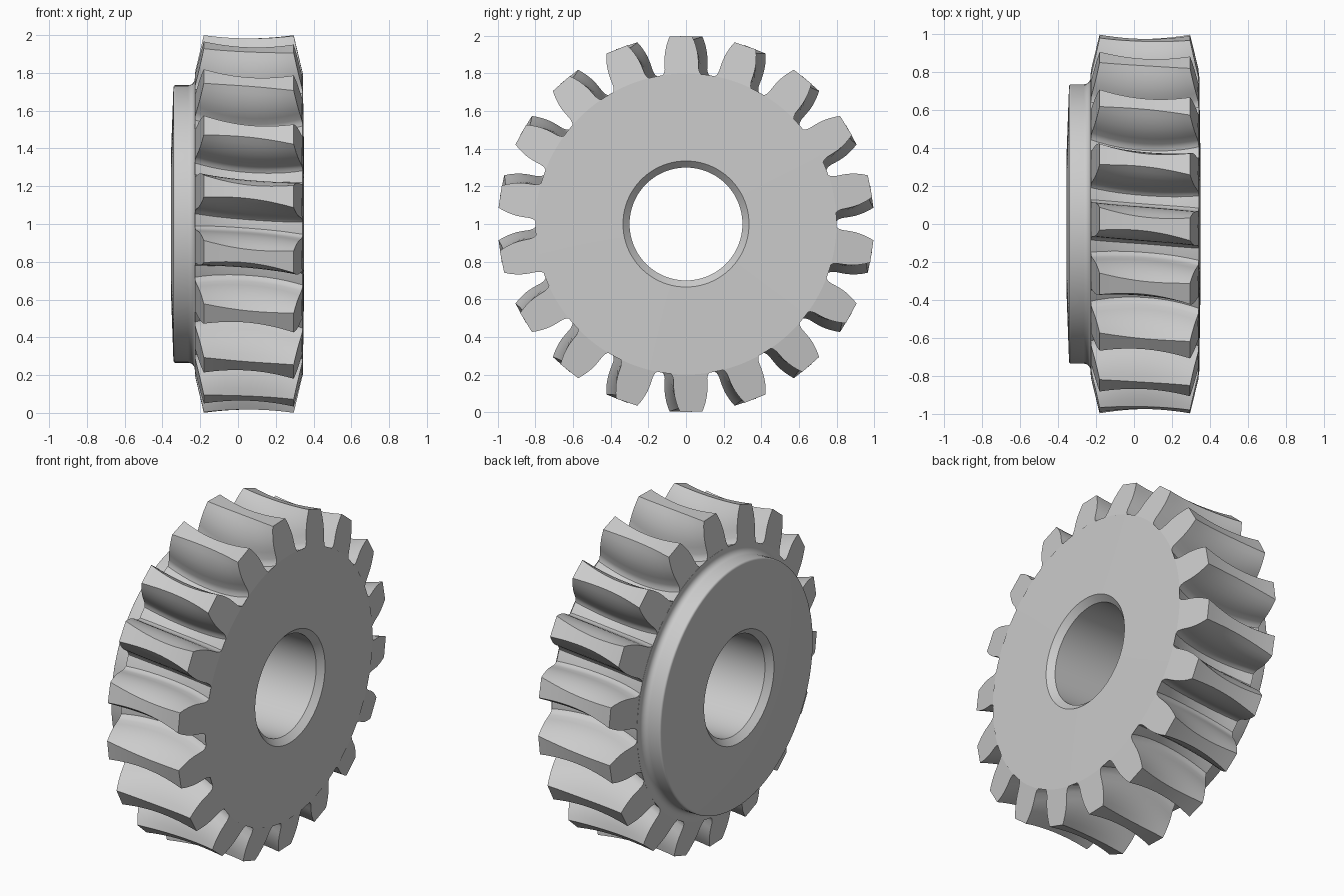
import bpy, bmesh
from math import sin, cos, radians, pi

if "Cube" in bpy.data.objects:
    bpy.data.objects.remove(bpy.data.objects["Cube"])

TEETH = 18
MID_X = 0.057      # middle plane of the toothed rim
DIP = 0.06         # depth of the throat in the root

steel = bpy.data.materials.new("light_grey_steel")
steel.use_nodes = True
grey = (0.6, 0.6, 0.6, 1)
steel.diffuse_color = grey
steel.node_tree.nodes["Principled BSDF"].inputs["Base Color"].default_value = grey


def polar(x, r, a):
    """Point at radius r and angle a around the wheel axis (x)."""
    return (x, r * sin(a), 1 + r * cos(a))


def finish(bm, name):
    bmesh.ops.recalc_face_normals(bm, faces=bm.faces)
    mesh = bpy.data.meshes.new(name)
    bm.to_mesh(mesh)
    bm.free()
    mesh.materials.append(steel)
    ob = bpy.data.objects.new(name, mesh)
    bpy.context.collection.objects.link(ob)
    bpy.ops.object.select_all(action="DESELECT")
    ob.select_set(True)
    bpy.context.view_layer.objects.active = ob
    bpy.ops.object.shade_smooth_by_angle(angle=radians(30))


def skin(bm, rings, close_rings):
    """Quads between neighbouring rings of equal length."""
    pairs = list(zip(rings, rings[1:]))
    if close_rings:
        pairs.append((rings[-1], rings[0]))
    for p, q in pairs:
        for k in range(len(p)):
            j = (k + 1) % len(p)
            bm.faces.new((p[k], p[j], q[j], q[k]))


def half_width(r):
    """Tooth half thickness: root fillet, belly and tapering tip."""
    w = 0.09 - 1.8 * max(0, r - 0.87) ** 2
    return w + 0.03 * (max(0, 0.83 - r) / 0.05) ** 2


# Wheel body: bore, hub and throated rim as one lathed profile
profile = [(-0.32, 0.3), (0.315, 0.3), (0.35, 0.335), (0.343, 0.8)]
for i in range(13):
    t = 1 - i / 6
    profile.append((MID_X + 0.285 * t, 0.795 - DIP * (1 - t * t)))
for i in range(7):                                   # fillet to the hub
    a = i / 6 * pi / 2
    profile.append((-0.264 + 0.035 * cos(a), 0.77 - 0.035 * sin(a)))
for i in range(5):                                   # rounded hub edge
    a = i / 4 * pi / 2
    profile.append((-0.33 - 0.012 * sin(a), 0.723 + 0.012 * cos(a)))
profile.append((-0.356, 0.335))

bm = bmesh.new()
SEGMENTS = 108
rings = [[bm.verts.new(polar(x, r, 2 * pi * k / SEGMENTS)) for k in range(SEGMENTS)]
         for x, r in profile]
skin(bm, rings, True)
finish(bm, "wheel_body")

# Teeth: each a lofted section, twisted along the axis and cut by the throat
bm = bmesh.new()
STATIONS = 13
for n in range(TEETH):
    rings = []
    for s in range(STATIONS):
        t = 2 * s / (STATIONS - 1) - 1
        sink = DIP * (1 - t * t)
        top = 1 - 0.017 * (1 - t * t) + sink
        levels = [0.775, 0.79, 0.81, 0.83]
        levels += [0.87 + (top - 0.87) * k / 5 for k in range(6)]
        side = [(half_width(r), r - sink) for r in levels]
        outline = side + [(-w, r) for w, r in reversed(side)]
        ring = []
        for w, r in outline:
            x = MID_X + t * (0.286 - 0.24 * abs(r - 0.8))
            angle = 2 * pi * n / TEETH + w / r - 0.028 * t
            ring.append(bm.verts.new(polar(x, r, angle)))
        rings.append(ring)
    skin(bm, rings, False)
    bm.faces.new(rings[0])
    bm.faces.new(rings[-1])
finish(bm, "gear_teeth")
